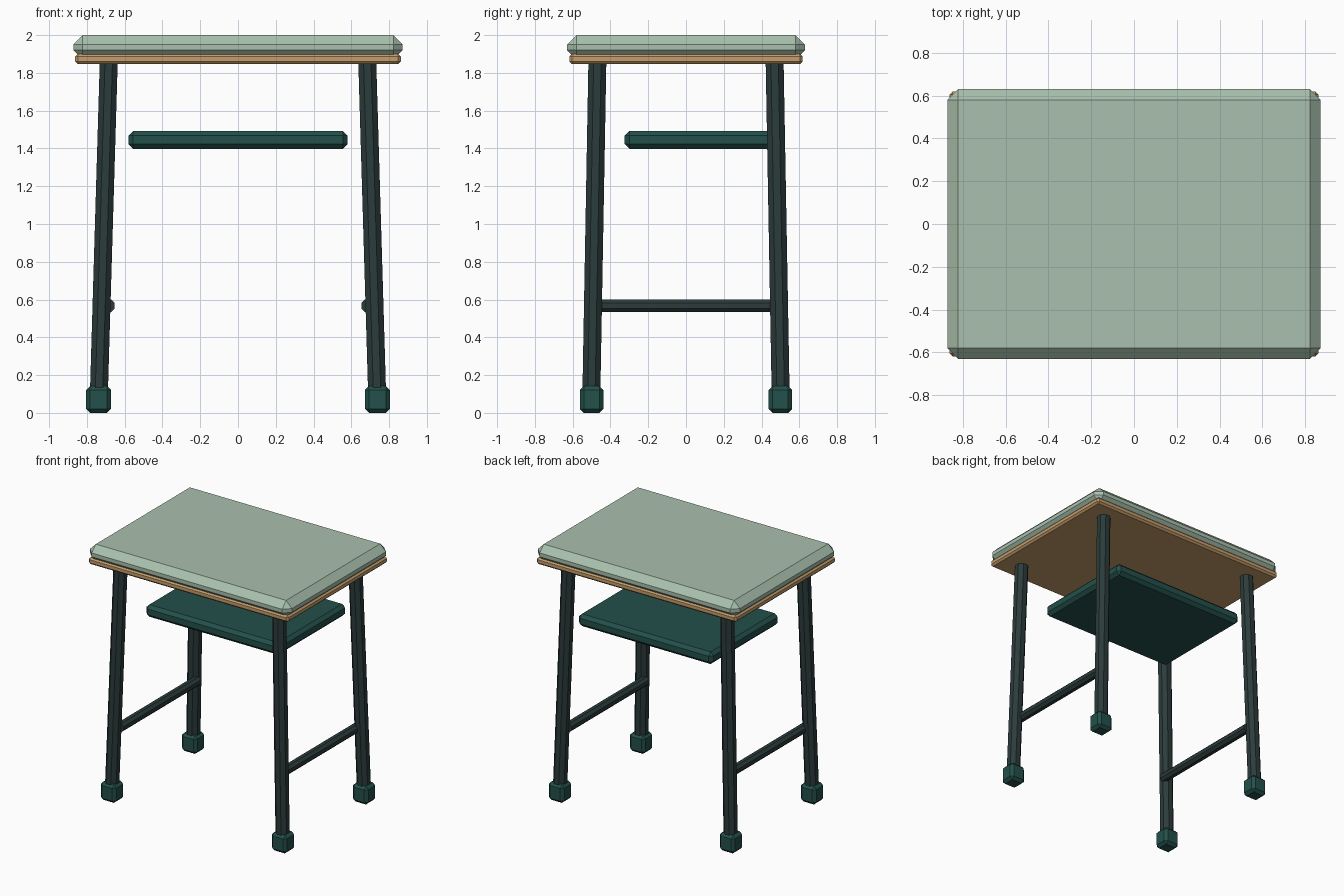
import bpy
import math
from mathutils import Vector, Matrix

cube = bpy.data.objects.get("Cube")
if cube:
    bpy.data.objects.remove(cube, do_unlink=True)


def material(name, rgb):
    mat = bpy.data.materials.new(name)
    mat.use_nodes = True
    color = (*rgb, 1.0)
    mat.diffuse_color = color
    mat.node_tree.nodes["Principled BSDF"].inputs["Base Color"].default_value = color
    return mat


sage = material("sage_green", (0.40, 0.53, 0.42))
wood = material("warm_wood", (0.56, 0.34, 0.15))
metal = material("dark_metal", (0.025, 0.044, 0.044))
teal = material("deep_teal", (0.017, 0.080, 0.070))


def slab(name, low, high, bevel, mat):
    """Box between two corners with single-segment chamfered edges."""
    low, high = Vector(low), Vector(high)
    bpy.ops.mesh.primitive_cube_add(size=1, location=(low + high) / 2)
    obj = bpy.context.object
    obj.name = name
    obj.data.transform(Matrix.Diagonal((*(high - low), 1)))
    mod = obj.modifiers.new("chamfer", "BEVEL")
    mod.width = bevel
    mod.segments = 1
    obj.data.materials.append(mat)
    return obj


def bar(name, start, end, apothem, mat):
    """Eight-sided rod between two points, flats facing the axes."""
    start, end = Vector(start), Vector(end)
    axis = end - start
    bpy.ops.mesh.primitive_cylinder_add(
        vertices=8, radius=apothem / math.cos(math.pi / 8), depth=axis.length)
    obj = bpy.context.object
    obj.name = name
    obj.data.transform(Matrix.Rotation(math.pi / 8, 4, "Z"))
    turn = Vector((0, 0, 1)).rotation_difference(axis)
    obj.data.transform(turn.to_matrix().to_4x4())
    obj.location = (start + end) / 2
    obj.data.materials.append(mat)
    return obj


# Desktop: padded-looking top over a thin wooden board
slab("desk_top", (-0.872, -0.63, 1.87), (0.872, 0.63, 2.0), 0.05, sage)
slab("wood_board", (-0.862, -0.618, 1.847), (0.862, 0.618, 1.9), 0.014, wood)

# Storage shelf, set towards the back
slab("shelf", (-0.58, -0.325, 1.398), (0.58, 0.515, 1.493), 0.025, teal)

# Splayed legs, feet and side rungs
for side, sx in (("right", -1), ("left", 1)):
    for end, sy in (("front", -1), ("back", 1)):
        bar(f"{end}_{side}_leg", (sx * 0.738, sy * 0.502, 0.05),
            (sx * 0.684, sy * 0.469, 1.87), 0.0475, metal)
        x, y = sx * 0.738, sy * 0.5
        slab(f"{end}_{side}_foot", (x - 0.066, y - 0.062, 0),
             (x + 0.066, y + 0.062, 0.142), 0.021, teal)
    bar(f"{side}_rung", (sx * 0.687, -0.48, 0.567),
        (sx * 0.687, 0.48, 0.567), 0.034, metal)
